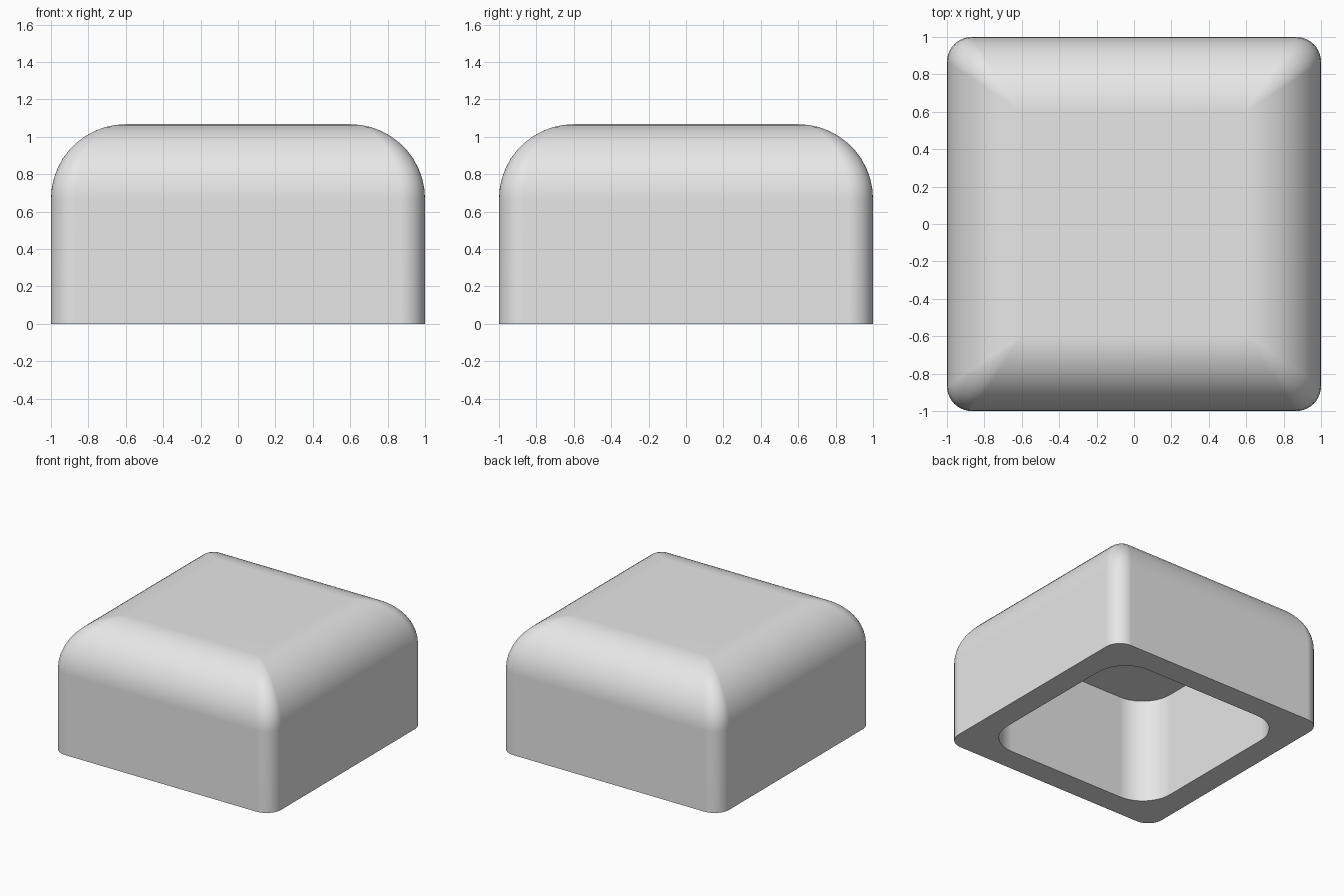
import bpy
import bmesh
from math import cos, sin, pi, radians

cube = bpy.data.objects.get("Cube")
if cube:
    bpy.data.objects.remove(cube, do_unlink=True)

HEIGHT = 1.067
TOP_FILLET = 0.4
CORNER = 0.133
WALL = 0.2
INNER_CORNER = 0.267
CORNER_STEPS = 10
FILLET_STEPS = 11


def rounded_square(bm, half, radius, z):
    """Ring of vertices around a square with rounded corners."""
    ring = []
    for quarter in range(4):
        start = quarter * pi / 2
        sx = 1 if quarter in (0, 3) else -1
        sy = 1 if quarter in (0, 1) else -1
        for step in range(CORNER_STEPS + 1):
            a = start + step / CORNER_STEPS * pi / 2
            ring.append(bm.verts.new((sx * (half - radius) + radius * cos(a),
                                      sy * (half - radius) + radius * sin(a), z)))
    return ring


def bridge(bm, lower, upper):
    n = len(lower)
    for i in range(n):
        j = (i + 1) % n
        bm.faces.new((lower[i], lower[j], upper[j], upper[i]))


bm = bmesh.new()

# Cavity: ceiling down to the open rim
rings = [rounded_square(bm, 1 - WALL, INNER_CORNER, HEIGHT - WALL),
         rounded_square(bm, 1 - WALL, INNER_CORNER, 0),
         rounded_square(bm, 1, CORNER, 0)]

# Outer wall and rounded top; the corner radius tapers out along the mitre
for k in range(FILLET_STEPS + 1):
    t = k / FILLET_STEPS * pi / 2
    rings.append(rounded_square(bm, 1 - TOP_FILLET * (1 - cos(t)), CORNER * cos(t),
                                HEIGHT - TOP_FILLET * (1 - sin(t))))

for lower, upper in zip(rings, rings[1:]):
    bridge(bm, lower, upper)
bm.faces.new(rings[0])
bm.faces.new(rings[-1])
bmesh.ops.remove_doubles(bm, verts=bm.verts[:], dist=0.0001)
bmesh.ops.recalc_face_normals(bm, faces=bm.faces[:])

mesh = bpy.data.meshes.new("hollow_cap")
bm.to_mesh(mesh)
bm.free()
cap = bpy.data.objects.new("hollow_cap", mesh)
bpy.context.collection.objects.link(cap)

# Plain grey material
grey = bpy.data.materials.new("light_grey")
grey.use_nodes = True
grey.diffuse_color = (0.8, 0.8, 0.8, 1)
grey.node_tree.nodes["Principled BSDF"].inputs["Base Color"].default_value = (0.8, 0.8, 0.8, 1)
mesh.materials.append(grey)

# Smooth fillets with crisp rim and flat walls
bpy.ops.object.select_all(action="DESELECT")
cap.select_set(True)
bpy.context.view_layer.objects.active = cap
bpy.ops.object.shade_smooth_by_angle(angle=radians(30))
weighted = cap.modifiers.new("flat_walls", "WEIGHTED_NORMAL")
weighted.keep_sharp = True
